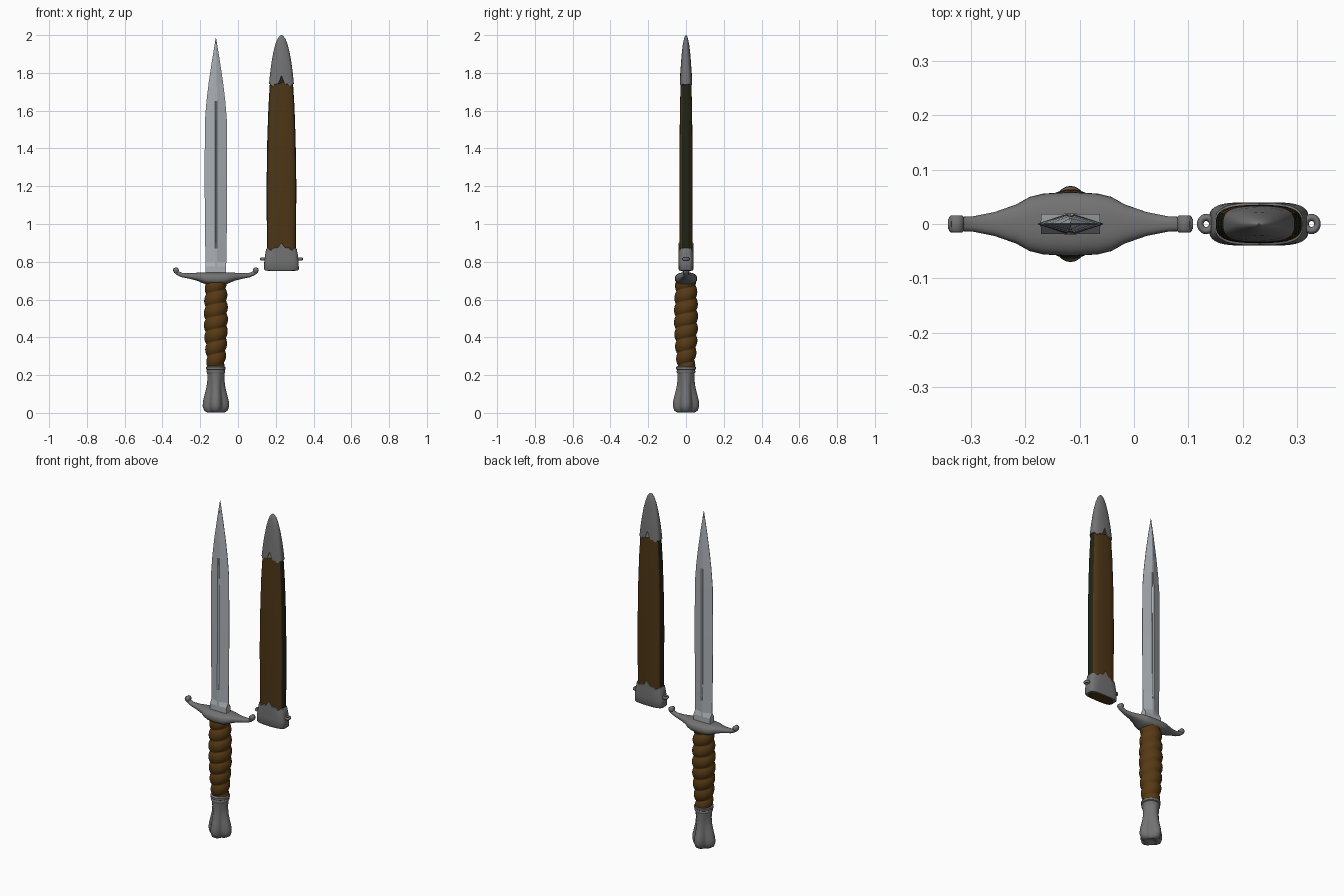
import bpy
import bmesh
from math import sin, cos, pi, exp, radians, copysign
from mathutils import Vector

old = bpy.data.objects.get("Cube")
if old:
    bpy.data.objects.remove(old, do_unlink=True)

DAGGER_X, SHEATH_X = -0.117, 0.230


def material(name, rgb, metallic=0.0):
    m = bpy.data.materials.new(name)
    m.use_nodes = True
    m.diffuse_color = (*rgb, 1)
    bsdf = m.node_tree.nodes["Principled BSDF"]
    bsdf.inputs["Base Color"].default_value = (*rgb, 1)
    bsdf.inputs["Roughness"].default_value = 0.6
    return m


BLADE = material("bright steel", (0.40, 0.43, 0.46))
METAL = material("grey metal", (0.17, 0.17, 0.17))
LEATHER = material("brown leather", (0.075, 0.036, 0.008))
GRIP = material("grip brown", (0.095, 0.042, 0.007))
EDGE = material("dark edge leather", (0.014, 0.017, 0.007))


def loft(name, rings, mats, angle=40, x=0.0, rule=None):
    """Skin a closed solid through a list of equal-length rings."""
    bm = bmesh.new()
    loops = [[bm.verts.new(p) for p in ring] for ring in rings]
    n = len(loops[0])
    for a, b in zip(loops, loops[1:]):
        for i in range(n):
            j = (i + 1) % n
            bm.faces.new((a[i], a[j], b[j], b[i]))
    bm.faces.new(loops[0])
    bm.faces.new(loops[-1])
    bmesh.ops.recalc_face_normals(bm, faces=bm.faces)
    if rule:
        for f in bm.faces:
            f.material_index = rule(f)
    mesh = bpy.data.meshes.new(name)
    bm.to_mesh(mesh)
    bm.free()
    ob = bpy.data.objects.new(name, mesh)
    bpy.context.collection.objects.link(ob)
    ob.location.x = x
    for m in mats:
        mesh.materials.append(m)
    if angle:
        smooth(ob, angle)
    return ob


def smooth(ob, angle):
    bpy.ops.object.select_all(action="DESELECT")
    ob.select_set(True)
    bpy.context.view_layer.objects.active = ob
    bpy.ops.object.shade_smooth_by_angle(angle=radians(angle))


def oval(a, b, power=2.0, n=64):
    """Superellipse outline as (u, v) pairs."""
    e = 2 / power
    pts = []
    for i in range(n):
        c, s = cos(2 * pi * i / n), sin(2 * pi * i / n)
        pts.append((copysign(abs(c) ** e, c) * a, copysign(abs(s) ** e, s) * b))
    return pts


def upright(z, a, b, power=2.0, edge=None):
    """Horizontal ring; edge(x) shifts its height to make a shaped rim."""
    return [(x, y, z + (edge(x) if edge else 0)) for x, y in oval(a, b, power)]


# Blade: square root section, then a ridged section with a narrow groove
def blade_ring(z, w, t, e, d, g=0.006):
    half = [(-w, -e), (-g, -t), (0, d - t), (g, -t), (w, -e)]
    return [(x, y, z) for x, y in half + [(-x, -y) for x, y in half]]


loft("blade", [blade_ring(*s) for s in (
    (0.735, 0.054, 0.019, 0.018, 0),
    (0.775, 0.054, 0.019, 0.018, 0),
    (0.80, 0.055, 0.019, 0.002, 0),
    (0.87, 0.056, 0.019, 0.001, 0),
    (0.90, 0.057, 0.019, 0.001, 0.006),
    (1.25, 0.060, 0.018, 0.001, 0.006),
    (1.55, 0.058, 0.017, 0.001, 0.006),
    (1.65, 0.050, 0.016, 0.001, 0.001),
    (1.75, 0.038, 0.014, 0.001, 0, 0.004),
    (1.87, 0.020, 0.010, 0.001, 0, 0.002),
    (1.985, 0.001, 0.001, 0.0005, 0, 0.0004))],
    [BLADE], angle=0, x=DAGGER_X)

# Guard: broad centre, tapering arms that turn up at the ends
arm = [(0.05, 0.712, 0.032, 0.056), (0.075, 0.716, 0.027, 0.050),
       (0.10, 0.721, 0.021, 0.036), (0.14, 0.725, 0.015, 0.022),
       (0.18, 0.730, 0.012, 0.014), (0.205, 0.741, 0.012, 0.013),
       (0.220, 0.754, 0.013, 0.014), (0.226, 0.757, 0.006, 0.008)]
stations = ([(-u, *r) for u, *r in reversed(arm)]
            + [(0, 0.711, 0.033, 0.059)] + arm)
loft("guard", [[(u, y, zc + v) for y, v in oval(hy, hz, 2.5, 32)]
               for u, zc, hz, hy in stations], [METAL], 50, DAGGER_X)

# Rolled ends of the guard
for side, label in ((-1, "right"), (1, "left")):
    loft("guard_scroll_" + label,
         [[(side * 0.210 + u, y, 0.756 + v) for u, v in oval(r, r, 2, 24)]
          for y, r in ((-0.016, 0.010), (-0.012, 0.014),
                       (0.012, 0.014), (0.016, 0.010))],
         [METAL], 50, DAGGER_X)

# Grip: swelling column wound with a spiral ridge
BOTTOM, TOP, ROWS, SEG, PITCH = 0.24, 0.69, 110, 48, 0.066
grip_rings = []
for k in range(ROWS + 1):
    t = k / ROWS
    z = BOTTOM + (TOP - BOTTOM) * t
    base = 0.038 + 0.009 * t + 0.011 * sin(pi * t)
    ring = []
    for i in range(SEG):
        th = 2 * pi * i / SEG
        r = base + 0.010 * abs(sin(pi * (z / PITCH - th / (2 * pi)))) ** 0.7
        ring.append((r * cos(th), r * sin(th), z))
    grip_rings.append(ring)
loft("grip", grip_rings, [GRIP], 60, DAGGER_X)

# Collar below the grip
loft("grip_collar", [upright(z, r, r) for z, r in (
    (0.208, 0.044), (0.214, 0.049), (0.223, 0.049), (0.227, 0.046),
    (0.231, 0.052), (0.242, 0.052), (0.247, 0.046))],
    [METAL], 45, DAGGER_X)


# Pommel: flares downward into four lobes
def pommel_ring(z, radius, lobe, n=64):
    pts = []
    for i in range(n):
        th = 2 * pi * i / n
        r = radius * (1 - lobe * (1 - abs(cos(2 * th)) ** 1.5
                                  if cos(2 * th) * cos(2 * th) < 1 else 0))
        pts.append((r * cos(th), r * sin(th), z))
    return pts


def lobed(z, radius, lobe):
    return [Vector((x, y, zz)) for x, y, zz in pommel_ring(z, radius, lobe)]


loft("pommel", [lobed(*s) for s in (
    (0.014, 0.012, 0.0), (0.002, 0.032, 0.2), (0.002, 0.046, 0.28),
    (0.012, 0.062, 0.3), (0.035, 0.070, 0.3), (0.060, 0.069, 0.3),
    (0.095, 0.060, 0.27), (0.135, 0.050, 0.2), (0.175, 0.045, 0.1),
    (0.215, 0.046, 0.0))], [METAL], 50, DAGGER_X)

# Sheath body: leather with dark narrow edges
loft("sheath_body", [upright(z, a, b, 3) for z, a, b in (
    (0.750, 0.075, 0.030), (0.90, 0.077, 0.035), (1.20, 0.079, 0.035),
    (1.45, 0.075, 0.034), (1.62, 0.069, 0.032), (1.80, 0.058, 0.027))],
    [LEATHER, EDGE], 40, SHEATH_X,
    rule=lambda f: 1 if abs(f.normal.x) > 0.75 else 0)


# Tip cap with a pointed notch front and back
def notch(x):
    return 0.045 * max(0, 1 - abs(x) / 0.025) + 0.006 * cos(x * 200)


loft("sheath_tip", [upright(1.735, 0.062, 0.029, 3, notch),
                    upright(1.736, 0.066, 0.033, 3, notch)]
     + [upright(z, a, b, p) for z, a, b, p in (
         (1.80, 0.060, 0.030, 2.8), (1.86, 0.052, 0.026, 2.5),
         (1.91, 0.043, 0.022, 2.2), (1.95, 0.033, 0.017, 2),
         (1.98, 0.021, 0.011, 2), (1.994, 0.011, 0.006, 2),
         (2.0, 0.002, 0.001, 2))], [METAL], 45, SHEATH_X)


# Throat with a wavy raised rim
def crest(x):
    return 0.028 * exp(-(x / 0.022) ** 2) + 0.006 * cos(x * 170)


loft("sheath_throat", [
    upright(0.755, 0.088, 0.036, 4), upright(0.760, 0.092, 0.039, 4),
    upright(0.80, 0.091, 0.040, 4), upright(0.84, 0.086, 0.040, 3.5),
    upright(0.866, 0.081, 0.039, 3, crest),
    upright(0.868, 0.074, 0.034, 3, crest)], [METAL], 45, SHEATH_X)

# Hanging loops on both sides of the throat
for side, label in ((-1, "right"), (1, "left")):
    bpy.ops.mesh.primitive_torus_add(
        major_radius=0.011, minor_radius=0.006, major_segments=24,
        minor_segments=10, location=(SHEATH_X + side * 0.097, 0, 0.815))
    loop = bpy.context.object
    loop.name = "sheath_loop_" + label
    loop.scale = (1, 1.1, 1.4)
    loop.data.materials.append(METAL)
    smooth(loop, 60)
